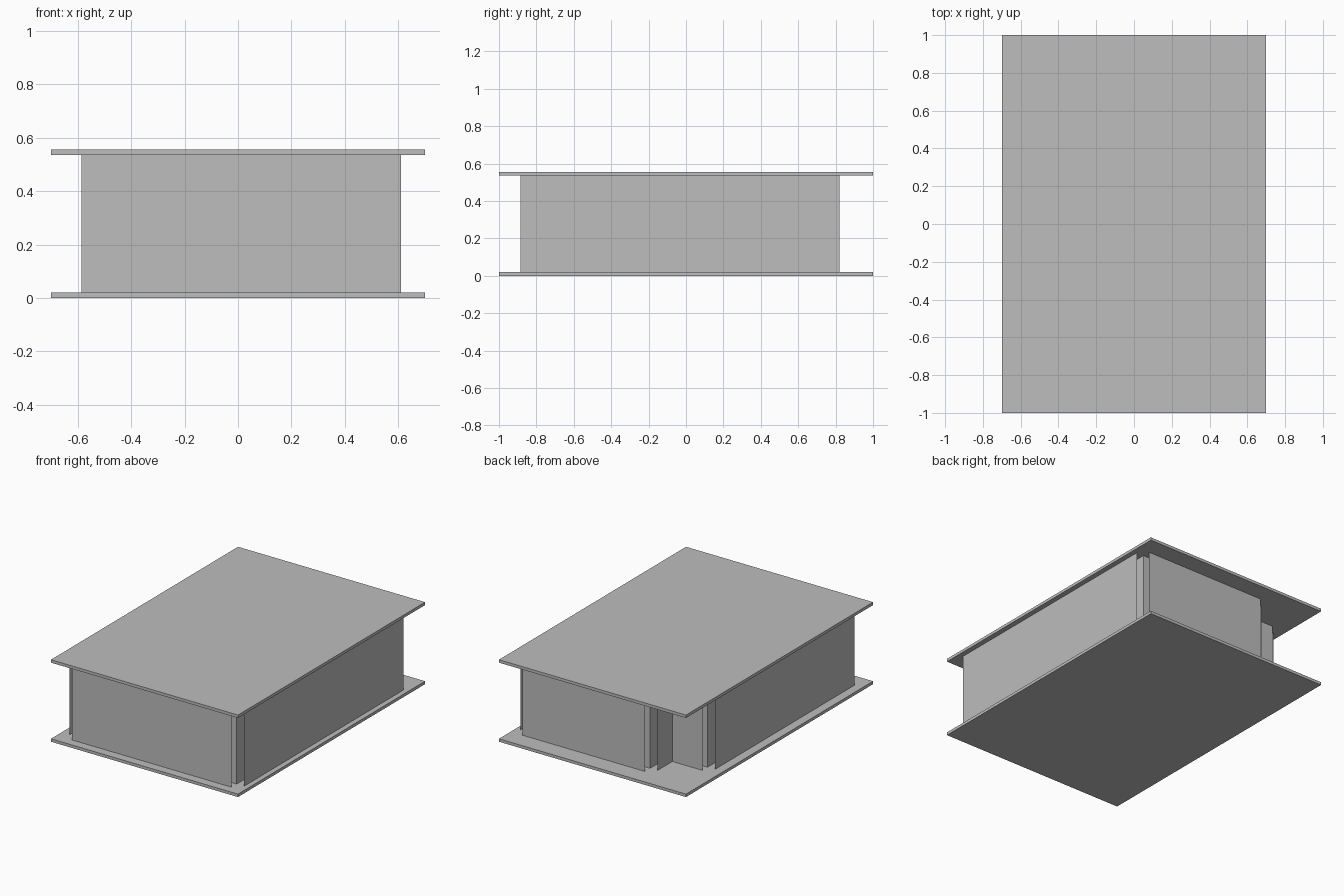
import bpy
import bmesh
from mathutils import Vector

if "Cube" in bpy.data.objects:
    bpy.data.objects.remove(bpy.data.objects["Cube"])

SLAB = 0.02      # slab thickness
HEIGHT = 0.555   # overall height
GAP = 0.055      # spacing between inner wall and outer panel

grey = bpy.data.materials.new("light_grey")
grey.diffuse_color = (0.51, 0.51, 0.51, 1)
grey.use_nodes = True
grey.node_tree.nodes["Principled BSDF"].inputs["Base Color"].default_value = grey.diffuse_color

# Wall footprint, counter-clockwise, with a notch in the back left corner
OUTLINE = [(-0.585, -0.885), (0.61, -0.885), (0.61, 0.82),
           (-0.305, 0.82), (-0.305, 0.605), (-0.585, 0.605)]


def add_object(name, bm):
    mesh = bpy.data.meshes.new(name)
    bm.to_mesh(mesh)
    bm.free()
    mesh.materials.append(grey)
    obj = bpy.data.objects.new(name, mesh)
    bpy.context.collection.objects.link(obj)
    return obj


def slab(name, z):
    bm = bmesh.new()
    bmesh.ops.create_cube(bm, size=1)
    for v in bm.verts:
        v.co = Vector((v.co.x * 1.4, v.co.y * 2, v.co.z * SLAB + z + SLAB / 2))
    add_object(name, bm)


def walls(name, offset):
    """One thin upright sheet per footprint edge, moved outward by offset."""
    bm = bmesh.new()
    for i, start in enumerate(OUTLINE):
        a = Vector((*start, SLAB))
        b = Vector((*OUTLINE[(i + 1) % len(OUTLINE)], SLAB))
        d = (b - a).normalized()
        out = Vector((d.y, -d.x, 0)) * offset
        up = Vector((0, 0, HEIGHT - 2 * SLAB))
        bm.faces.new([bm.verts.new(p + out) for p in (a, b, b + up, a + up)])
    add_object(name, bm)


# Floor and roof
slab("floor_slab", 0)
slab("roof_slab", HEIGHT - SLAB)

# Inner wall sheets and the outer cladding standing off them
walls("inner_walls", 0)
walls("outer_wall_panels", GAP)
